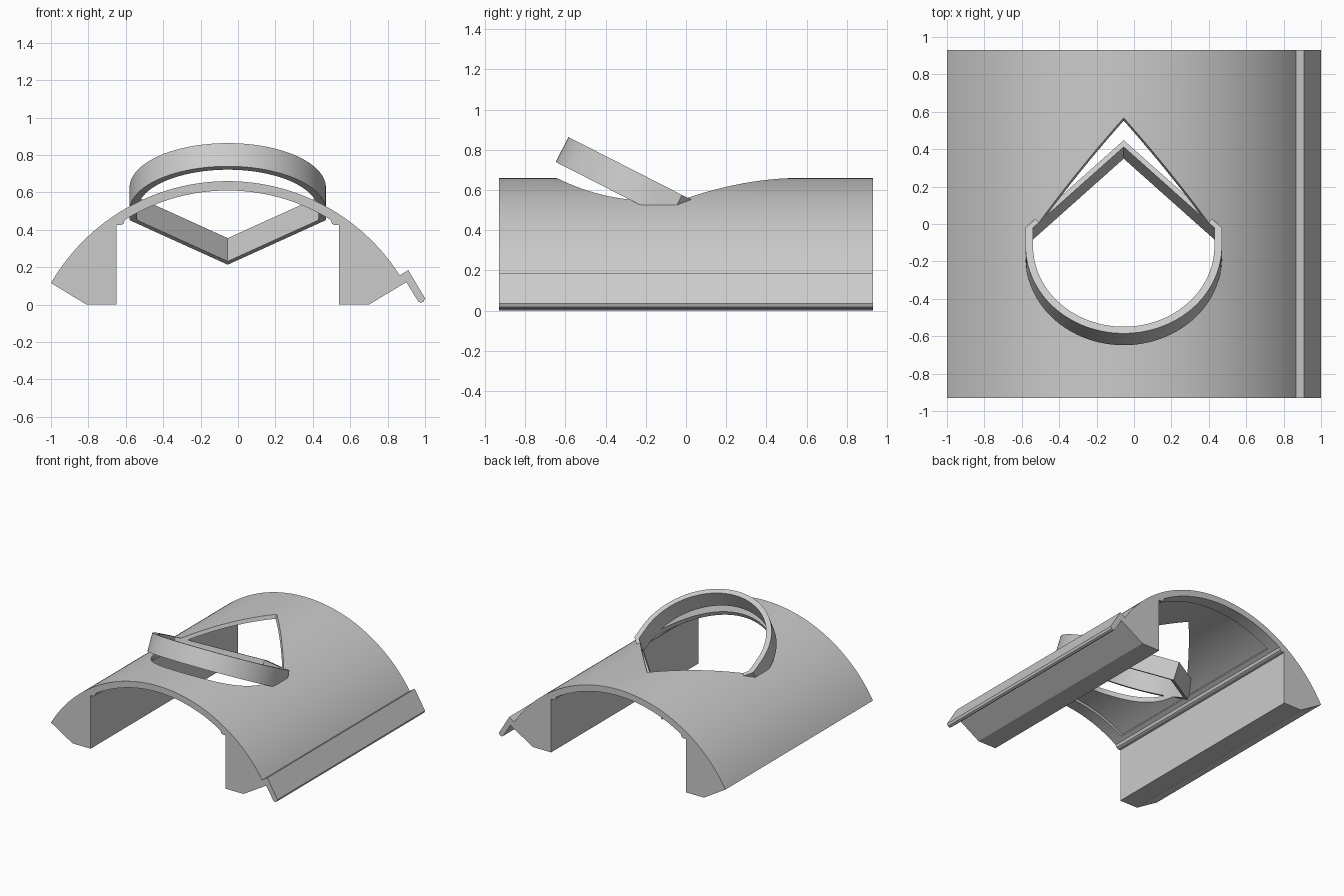
import bpy, bmesh
from math import sin, cos, asin, pi, radians
from mathutils import Matrix

if "Cube" in bpy.data.objects:
    bpy.data.objects.remove(bpy.data.objects["Cube"])

MID = -0.055            # x of the symmetry plane
ARC_Z = -0.432          # height of the arch axis
R_OUT, R_IN, R_RECESS = 1.092, 1.042, 1.062
HALF_LEN = 0.93

grey = bpy.data.materials.new("plain_grey")
grey.use_nodes = True
COLOUR = (0.6, 0.6, 0.6, 1)
grey.diffuse_color = COLOUR
grey.node_tree.nodes["Principled BSDF"].inputs["Base Color"].default_value = COLOUR


def arc(radius, x0, x1, n):
    """Arch points from offset x0 to x1, measured from the symmetry plane."""
    a0, a1 = asin(x0 / radius), asin(x1 / radius)
    angles = [a0 + (a1 - a0) * i / n for i in range(n + 1)]
    return [(MID + radius * sin(a), ARC_Z + radius * cos(a)) for a in angles]


def prism(name, loops, low, high, matrix):
    """Extrude a profile, or the band between two matching profiles."""
    bm = bmesh.new()
    rings = [[[bm.verts.new((x, y, z)) for x, y in loop] for z in (low, high)]
             for loop in loops]
    n = len(loops[0])
    for bottom, top in rings:
        for i in range(n):
            j = (i + 1) % n
            bm.faces.new((bottom[i], bottom[j], top[j], top[i]))
    for level in (0, 1):
        if len(rings) == 1:
            bm.faces.new(rings[0][level])
        else:
            a, b = rings[0][level], rings[1][level]
            for i in range(n):
                j = (i + 1) % n
                bm.faces.new((a[i], a[j], b[j], b[i]))
    bm.transform(matrix)
    bmesh.ops.recalc_face_normals(bm, faces=bm.faces)
    mesh = bpy.data.meshes.new(name)
    bm.to_mesh(mesh)
    bm.free()
    mesh.materials.append(grey)
    obj = bpy.data.objects.new(name, mesh)
    bpy.context.collection.objects.link(obj)
    return obj


def activate(obj):
    bpy.ops.object.select_all(action="DESELECT")
    obj.select_set(True)
    bpy.context.view_layer.objects.active = obj


def cut(target, cutter):
    cutter.hide_render = True
    mod = target.modifiers.new("cut", "BOOLEAN")
    mod.operation, mod.solver, mod.object = "DIFFERENCE", "EXACT", cutter
    activate(target)
    bpy.ops.object.modifier_apply(modifier=mod.name)
    bpy.data.objects.remove(cutter)


def teardrop(radius, shoulder=0.109, n=64):
    """Half circle, short straight sides and a right-angled point."""
    half = [(radius * cos(pi + pi * i / n), radius * sin(pi + pi * i / n))
            for i in range(n + 1)]
    return half + [(radius, shoulder), (0, shoulder + radius), (-radius, shoulder)]


# Arched body with two feet and a slanted lip along the left foot
upright = Matrix.Rotation(pi / 2, 4, "X")
lip = [(0.91, 0.185), (1.0, 0.035), (0.993, 0.017), (0.977, 0.01),
       (0.963, 0.018), (0.9, 0.12)]
left_foot = [(0.7, 0), (0.54, 0), (0.54, 0.425), (0.515, 0.425), (0.503, 0.432)]
right_foot = [(2 * MID - x, z) for x, z in reversed(left_foot)]
right_foot[-1] = (-0.81, 0)
profile = (arc(R_OUT, -0.945, 0.92, 80) + lip + left_foot
           + arc(R_IN, 0.55, -0.55, 60) + right_foot)
body = prism("arched_body", [profile], -HALF_LEN, HALF_LEN, upright)

# Shallow recess under the arch, leaving a rim at each end
recess = arc(R_RECESS, -0.53, 0.53, 60) + arc(1.0, 0.5, -0.5, 60)
cut(body, prism("recess_cutter", [recess], -HALF_LEN + 0.1, HALF_LEN - 0.1, upright))

# Tilted teardrop opening through the arch, and the collar around it
tilt = Matrix.Translation((MID, -0.117, 0.625)) @ Matrix.Rotation(radians(-27), 4, "X")
inner, outer = teardrop(0.485), teardrop(0.525)
cut(body, prism("opening_cutter", [inner], -0.45, 0.6, tilt))
collar = prism("teardrop_collar", [outer, inner], -0.139, 0, tilt)

for obj in (body, collar):
    activate(obj)
    bpy.ops.object.shade_smooth_by_angle(angle=radians(25))
